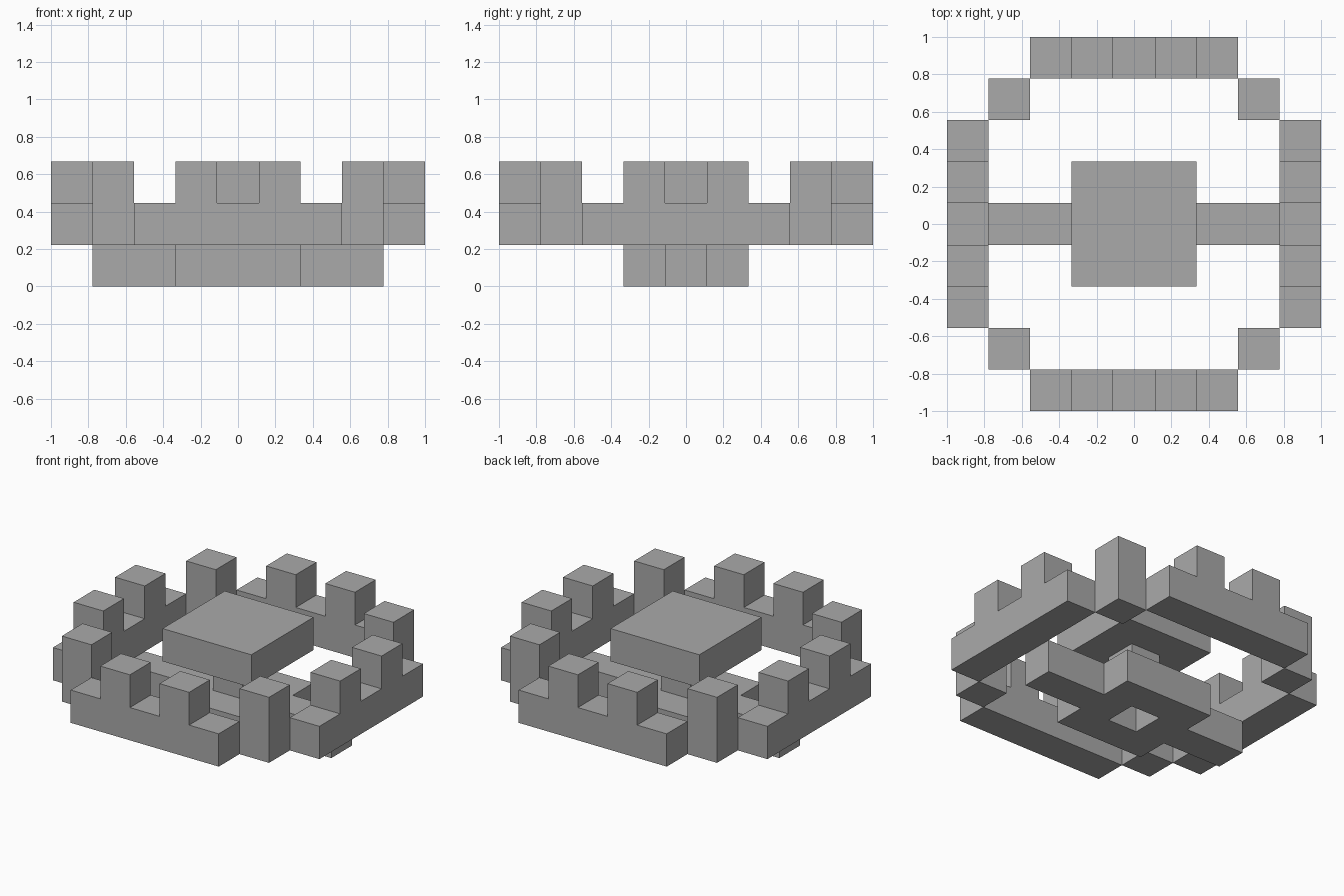
import bpy
import bmesh
from mathutils import Matrix, Vector
from math import radians

cube = bpy.data.objects.get("Cube")
if cube:
    bpy.data.objects.remove(cube, do_unlink=True)

U = 2 / 9  # edge of one block

grey = bpy.data.materials.new("plain_grey")
grey.use_nodes = True
colour = (0.4, 0.4, 0.4, 1)
grey.diffuse_color = colour
grey.node_tree.nodes["Principled BSDF"].inputs["Base Color"].default_value = colour


def finish(name, bm):
    bmesh.ops.recalc_face_normals(bm, faces=bm.faces)
    bm.transform(Matrix.Scale(U, 4))
    mesh = bpy.data.meshes.new(name)
    bm.to_mesh(mesh)
    bm.free()
    mesh.materials.append(grey)
    obj = bpy.data.objects.new(name, mesh)
    bpy.context.collection.objects.link(obj)
    return obj


def box(name, size, centre):
    """Box in block units; centre gives the middle of its underside."""
    bm = bmesh.new()
    bmesh.ops.create_cube(bm, size=1)
    bmesh.ops.scale(bm, vec=size, verts=bm.verts)
    bmesh.ops.translate(bm, vec=Vector(centre) + Vector((0, 0, size[2] / 2)), verts=bm.verts)
    return finish(name, bm)


def crenellated_wall(name, angle):
    """Wall five blocks long with two raised blocks, turned about the centre."""
    half = [(0.5, 2), (0.5, 3), (1.5, 3), (1.5, 2), (2.5, 2), (2.5, 1)]
    outline = half + [(-x, z) for x, z in reversed(half)]
    bm = bmesh.new()
    face = bm.faces.new([bm.verts.new((x, -4.5, z)) for x, z in outline])
    grown = bmesh.ops.extrude_face_region(bm, geom=[face])
    moved = [v for v in grown["geom"] if isinstance(v, bmesh.types.BMVert)]
    bmesh.ops.translate(bm, vec=(0, 1, 0), verts=moved)
    bm.transform(Matrix.Rotation(radians(angle), 4, "Z"))
    return finish(name, bm)


# Outer ring: four walls and four corner posts
for i, side in enumerate(("front", "left", "back", "right")):
    crenellated_wall(side + "_wall", 90 * i)
for sx, xname in ((1, "left"), (-1, "right")):
    for sy, yname in ((-1, "front"), (1, "back")):
        box(f"{yname}_{xname}_corner_post", (1, 1, 2), (3 * sx, 3 * sy, 1))

# Base: square frame around an open middle, with an arm to each side
for sy, yname in ((-1, "front"), (1, "back")):
    box(yname + "_base_rail", (3, 1, 1), (0, sy, 0))
for sx, xname in ((1, "left"), (-1, "right")):
    box(xname + "_base_arm", (3, 1, 1), (2 * sx, 0, 0))

# Centre pillar carrying the raised platform
box("centre_pillar", (1, 1, 1), (0, 0, 1))
box("centre_platform", (3, 3, 1), (0, 0, 2))
